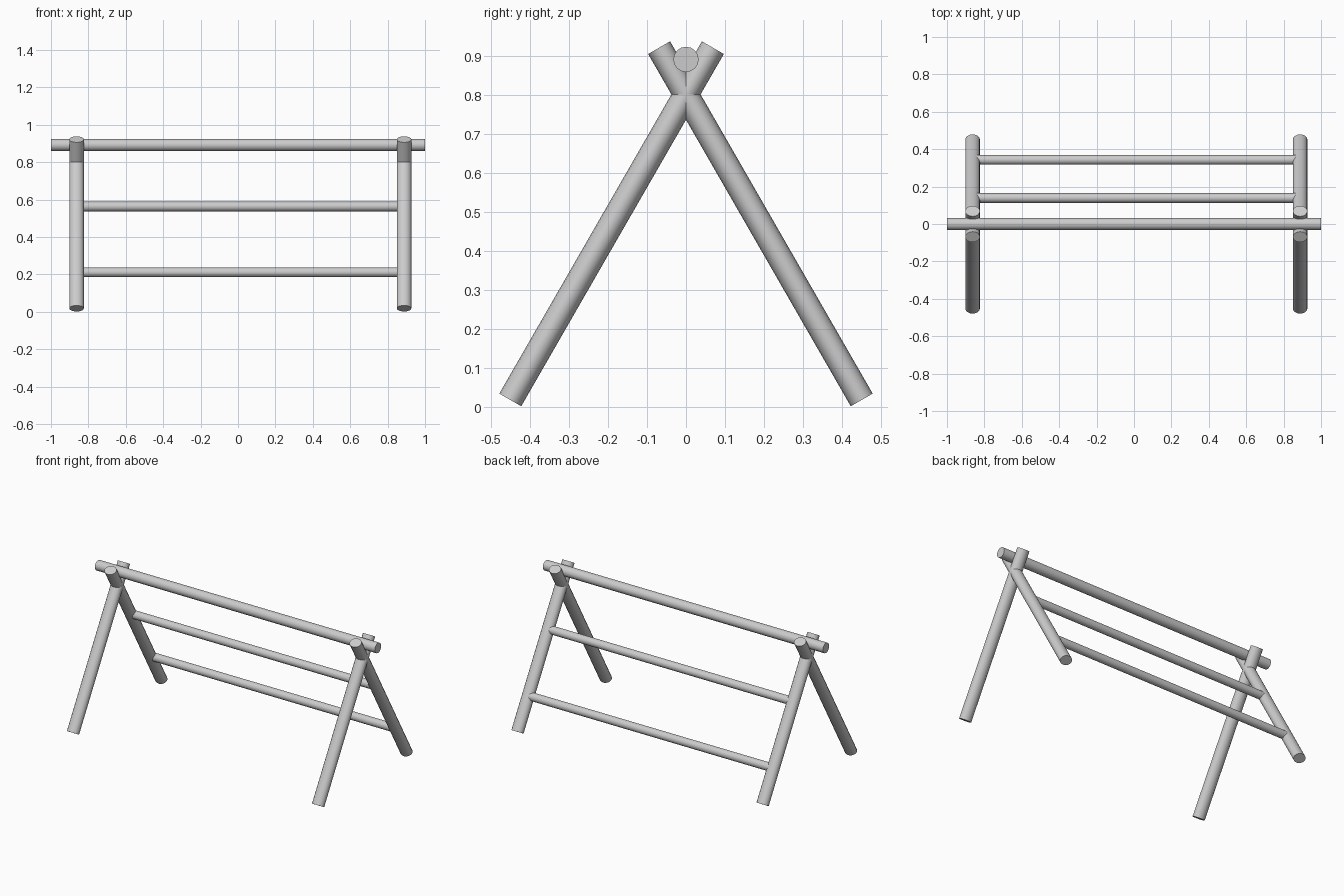
import bpy
from mathutils import Vector, Matrix

if "Cube" in bpy.data.objects:
    bpy.data.objects.remove(bpy.data.objects["Cube"])


def pole(name, a, b, rx, ry, sides=16):
    """Straight pole from a to b; rx is the radius along world x for legs."""
    a, b = Vector(a), Vector(b)
    d = b - a
    bpy.ops.mesh.primitive_cylinder_add(vertices=sides, radius=1, depth=d.length)
    ob = bpy.context.object
    ob.name = name
    z = d.normalized()
    x = Vector((1, 0, 0)) if abs(z.x) < 0.9 else Vector((0, 1, 0))
    y = z.cross(x)
    rot = Matrix((x, y, z)).transposed().to_4x4()
    ob.data.transform(Matrix.Translation((a + b) / 2) @ rot @ Matrix.Diagonal((rx, ry, 1, 1)))
    bpy.ops.object.shade_smooth_by_angle()
    return ob


LEFT, RIGHT = -0.863, 0.888

# Crossed legs at both ends
for side, x in (("left", LEFT), ("right", RIGHT)):
    for part, s in (("front", -1), ("back", 1)):
        pole(f"{part}_{side}_leg", (x, s * 0.451, 0.018), (x, -s * 0.069, 0.922), 0.039, 0.0325)

# Top beam resting in the crossings
pole("top_beam", (-1, 0, 0.892), (1, 0, 0.892), 0.0325, 0.0325)

# Rungs between the back legs
for name, y, z in (("upper_rung", 0.139, 0.563), ("lower_rung", 0.343, 0.211)):
    pole(name, (LEFT, y, z), (RIGHT, y, z), 0.026, 0.026)
